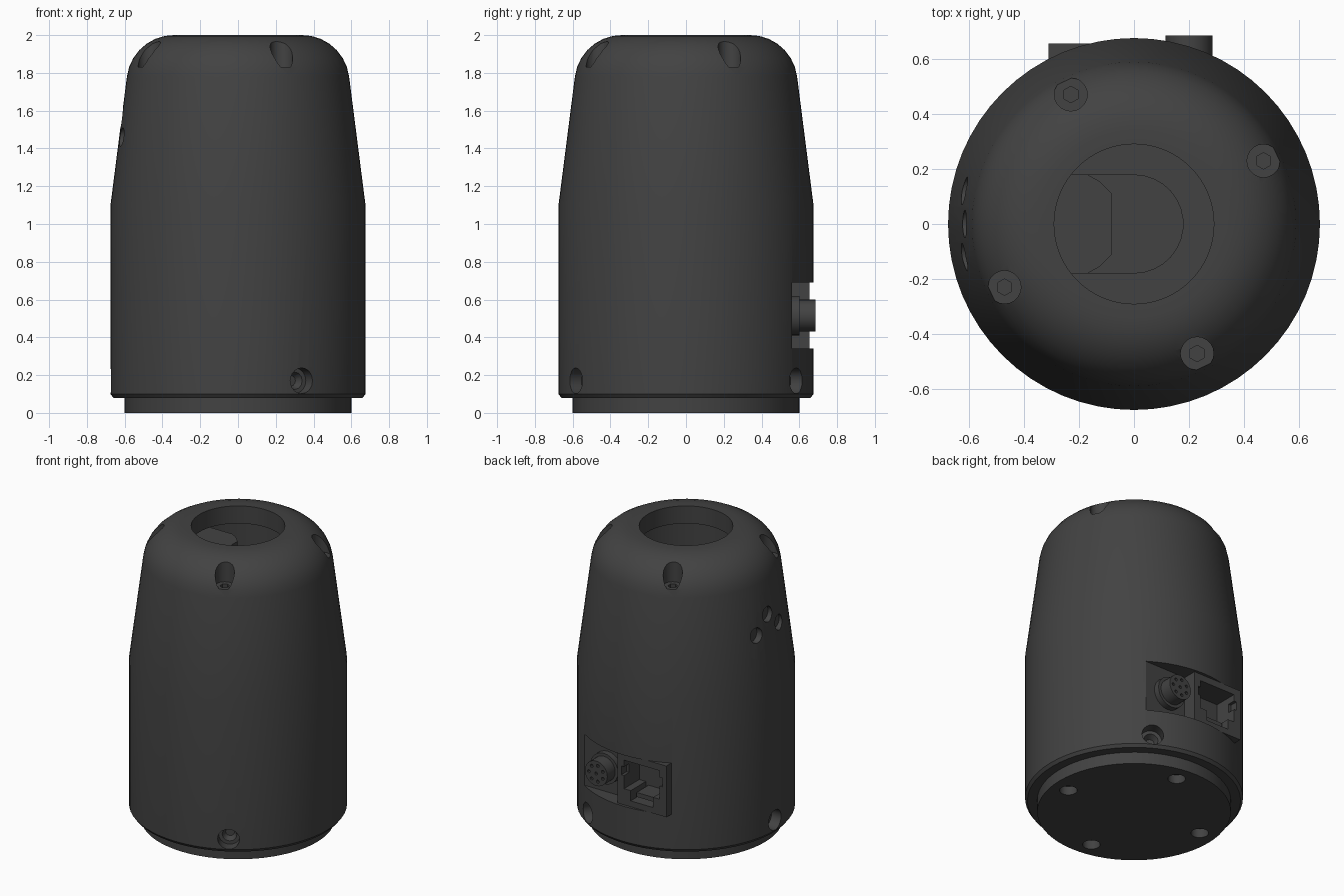
import bpy, bmesh
from math import sin, cos, pi, radians
from mathutils import Vector

if "Cube" in bpy.data.objects:
    bpy.data.objects.remove(bpy.data.objects["Cube"])

mat = bpy.data.materials.new("dark_grey")
mat.diffuse_color = (0.055, 0.055, 0.055, 1)
mat.use_nodes = True
mat.node_tree.nodes["Principled BSDF"].inputs["Base Color"].default_value = mat.diffuse_color


def finish(bm, name):
    bmesh.ops.remove_doubles(bm, verts=bm.verts, dist=1e-5)
    bmesh.ops.recalc_face_normals(bm, faces=bm.faces)
    me = bpy.data.meshes.new(name)
    bm.to_mesh(me)
    bm.free()
    ob = bpy.data.objects.new(name, me)
    me.materials.append(mat)
    bpy.context.collection.objects.link(ob)
    return ob


def lathe(name, pts, steps=64):
    bm = bmesh.new()
    vs = [bm.verts.new((r, 0, z)) for r, z in pts]
    es = [bm.edges.new(p) for p in zip(vs, vs[1:])]
    bmesh.ops.spin(bm, geom=vs + es, cent=(0, 0, 0), axis=(0, 0, 1),
                   angle=2 * pi, steps=steps, use_merge=True)
    return finish(bm, name)


def box(name, x, y, z):
    bm = bmesh.new()
    bmesh.ops.create_cube(bm, size=1)
    for v in bm.verts:
        v.co = [r[0] + (c + 0.5) * (r[1] - r[0]) for c, r in zip(v.co, (x, y, z))]
    return finish(bm, name)


def rod(name, a, b, r, n=20, r2=None):
    """Cylinder or cone from point a to point b."""
    a, b = Vector(a), Vector(b)
    bm = bmesh.new()
    bmesh.ops.create_cone(bm, cap_ends=True, segments=n, radius1=r,
                          radius2=r if r2 is None else r2, depth=(b - a).length)
    rot = (b - a).to_track_quat('Z', 'Y')
    for v in bm.verts:
        v.co = rot @ v.co + (a + b) / 2
    return finish(bm, name)


def prism(name, outline, z0, z1):
    bm = bmesh.new()
    f = bm.faces.new([bm.verts.new((x, y, z0)) for x, y in outline])
    ext = bmesh.ops.extrude_face_region(bm, geom=[f])["geom"]
    for v in ext:
        if isinstance(v, bmesh.types.BMVert):
            v.co.z = z1
    bm.faces.new([v for v in f.verts]) if not f.is_valid else None
    return finish(bm, name)


def cut(ob, cutter):
    m = ob.modifiers.new("cut", 'BOOLEAN')
    m.operation, m.solver, m.object = 'DIFFERENCE', 'EXACT', cutter
    bpy.context.view_layer.objects.active = ob
    bpy.ops.object.modifier_apply(modifier=m.name)
    bpy.data.objects.remove(cutter)


def polar(r, deg, z):
    return (r * cos(radians(deg)), r * sin(radians(deg)), z)


# Housing: straight lower half, tapered upper half, rounded shoulder, open top
shoulder = [(0.34 + 0.25 * cos(radians(a)), 1.75 + 0.25 * sin(radians(a)))
            for a in (7, 19, 31, 43, 55, 67, 79, 90)]
housing = lathe("housing", [(0, 0.08), (0.66, 0.08), (0.675, 0.1), (0.675, 1.1)]
                + shoulder + [(0.29, 2.0), (0.29, 1.88), (0.42, 1.86),
                              (0.42, 1.6), (0, 1.6)])

# Screw wells in the shoulder
for k in range(4):
    d = 26 + 90 * k
    cut(housing, rod("c", polar(0.523, d, 1.83), polar(0.523, d, 2.1), 0.06))
    cut(housing, rod("c", polar(0.523, d, 1.77), polar(0.523, d, 1.9), 0.03, 6))

# Countersunk side screws near the bottom
for d in (-60, 60, 180):
    cut(housing, rod("c", polar(0.60, d, 0.17), polar(0.75, d, 0.17), 0.068))
    cut(housing, rod("c", polar(0.56, d, 0.17), polar(0.62, d, 0.17), 0.028, 12, 0.055))

# Three indicator holes on the left
for y, z in ((0.12, 1.46), (0, 1.56), (-0.12, 1.46)):
    cut(housing, rod("c", (-0.585, y, z), (-0.8, y, z), 0.05))

# Connector recess at the back
cut(housing, box("c", (-0.31, 0.375), (0.56, 0.8), (0.34, 0.69)))
cut(housing, box("c", (-0.29, 0.04), (0.45, 0.7), (0.36, 0.67)))

# Network jack: frame, stepped cavity and tongue
jack = box("network_jack", (-0.31, 0.06), (0.46, 0.655), (0.34, 0.69))
cut(jack, box("c", (-0.26, 0.01), (0.49, 0.8), (0.45, 0.645)))
cut(jack, box("c", (-0.21, -0.04), (0.49, 0.8), (0.38, 0.5)))
cut(jack, box("c", (-0.28, 0.03), (0.60, 0.8), (0.54, 0.60)))
tongue = box("jack_tongue", (-0.19, -0.06), (0.485, 0.62), (0.40, 0.43))

# Round plug socket with pin holes
PX, PZ = 0.2, 0.515
collar = rod("socket_collar", (PX, 0.55, PZ), (PX, 0.60, PZ), 0.105, 24)
socket = rod("round_socket", (PX, 0.55, PZ), (PX, 0.685, PZ), 0.085, 24)
pins = [(0, 0)] + [(0.055 * cos(k * 2 * pi / 7), 0.055 * sin(k * 2 * pi / 7)) for k in range(7)]
for dx, dz in pins:
    cut(socket, rod("c", (PX + dx, 0.65, PZ + dz), (PX + dx, 0.75, PZ + dz), 0.011, 8))

# Base plate with mounting holes underneath
base = lathe("base_plate", [(0, 0), (0.6, 0), (0.6, 0.085), (0, 0.085)])
for k in range(4):
    d = -7 + 90 * k
    cut(base, rod("c", polar(0.485, d, -0.1), polar(0.485, d, 0.06), 0.055))

# Inner mount seen through the top opening: rounded pad and stepped block
arc = [(0.18 * sin(radians(a)), -0.18 * cos(radians(a))) for a in range(0, 181, 12)]
pad = prism("inner_pad", [(-0.36, -0.18)] + arc + [(-0.36, 0.18)], 1.59, 1.72)
half = [(-0.36, -0.18), (-0.17, -0.18), (-0.125, -0.155), (-0.08, -0.11)]
block = prism("inner_block", half + [(x, -y) for x, y in reversed(half)], 1.6, 1.83)

# Smooth shading with sharp edges kept
for ob in bpy.context.scene.objects:
    ob.select_set(True)
bpy.context.view_layer.objects.active = housing
bpy.ops.object.shade_smooth_by_angle(angle=radians(30))
